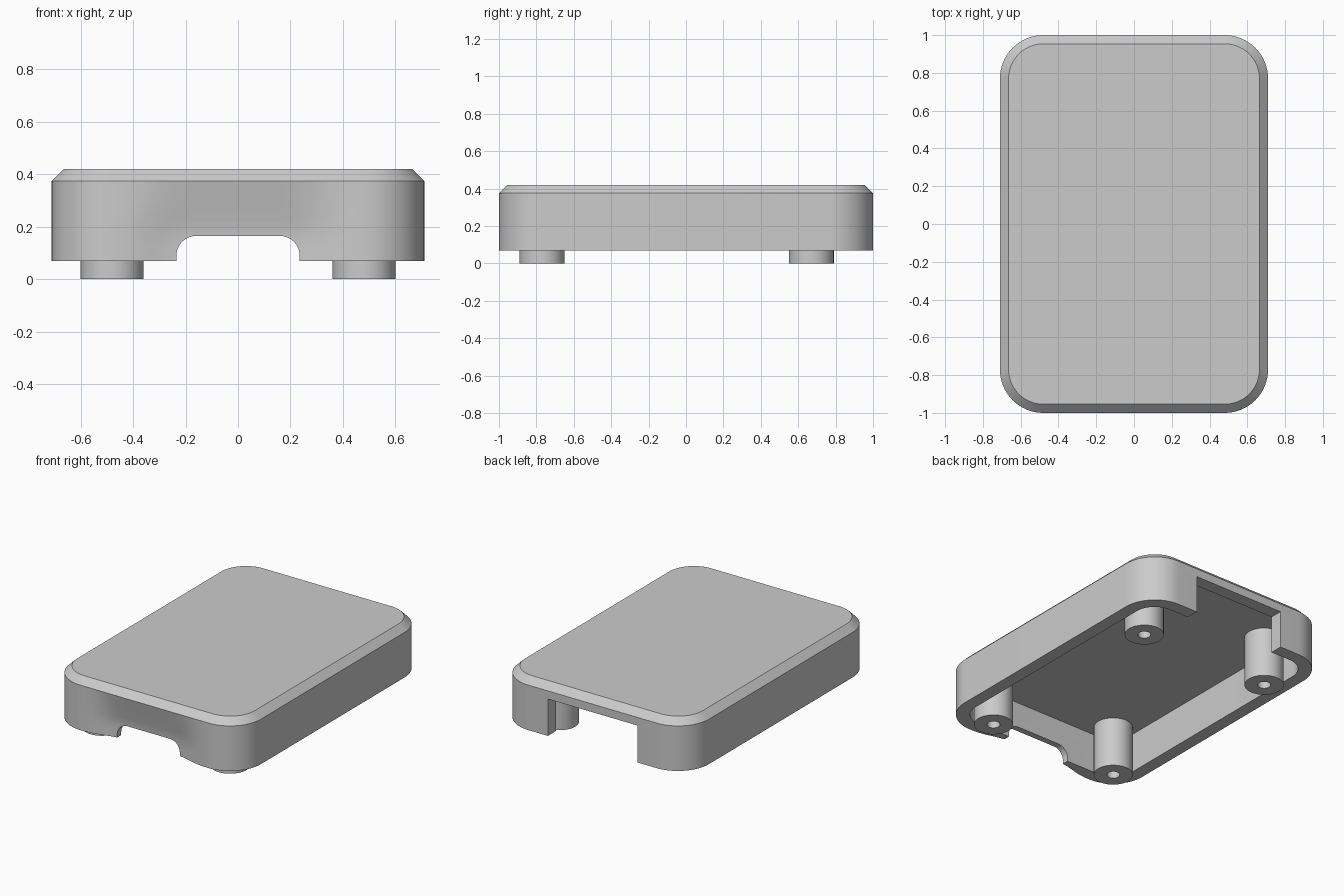
import bpy, bmesh
from math import sin, cos, pi, radians

if "Cube" in bpy.data.objects:
    bpy.data.objects.remove(bpy.data.objects["Cube"])

HALF_X, HALF_Y, CORNER = 0.71, 1.0, 0.23
BASE, SHOULDER, TOP, CHAMFER = 0.07, 0.375, 0.42, 0.046
WALL, CEILING = 0.086, 0.335

grey = bpy.data.materials.new("plain grey")
grey.use_nodes = True
grey.diffuse_color = (0.6, 0.6, 0.6, 1)
grey.node_tree.nodes["Principled BSDF"].inputs["Base Color"].default_value = (0.6, 0.6, 0.6, 1)


def make_object(name, bm):
    bmesh.ops.recalc_face_normals(bm, faces=bm.faces)
    mesh = bpy.data.meshes.new(name)
    bm.to_mesh(mesh)
    bm.free()
    mesh.materials.append(grey)
    obj = bpy.data.objects.new(name, mesh)
    bpy.context.collection.objects.link(obj)
    return obj


def rounded_outline(inset, front_steps=1):
    """Rounded rectangle, counter-clockwise, ending with the front edge."""
    r = CORNER - inset
    cx, cy = HALF_X - CORNER, HALF_Y - CORNER
    points = []
    for i, (sx, sy) in enumerate([(1, -1), (1, 1), (-1, 1), (-1, -1)]):
        for k in range(17):
            a = (i - 1) * pi / 2 + k * pi / 32
            points.append((sx * cx + r * cos(a), sy * cy + r * sin(a)))
    for k in range(1, front_steps):
        points.append((-cx + 2 * cx * k / front_steps, -cy - r))
    return points


def loft(name, rings):
    bm = bmesh.new()
    loops = [[bm.verts.new(p) for p in ring] for ring in rings]
    for low, high in zip(loops, loops[1:]):
        for i in range(len(low)):
            j = (i + 1) % len(low)
            bm.faces.new((low[i], low[j], high[j], high[i]))
    bm.faces.new(loops[0][::-1])
    bm.faces.new(loops[-1])
    return make_object(name, bm)


def scoop(x, y, z):
    """Depth of the soft hollow around the front notch."""
    if y > -0.99:
        return 0
    t = min(1, max(0, (0.45 - abs(x)) / 0.25))
    drop = min(1, max(0, (SHOULDER - z) / 0.2))
    return 0.045 * t * t * (3 - 2 * t) * drop


def cut(body, cutter):
    cutter.hide_render = True
    mod = body.modifiers.new("cut", "BOOLEAN")
    mod.operation, mod.solver, mod.object = "DIFFERENCE", "EXACT", cutter
    bpy.context.view_layer.objects.active = body
    bpy.ops.object.modifier_apply(modifier=mod.name)
    bpy.data.objects.remove(cutter)


def smooth(obj):
    bpy.ops.object.select_all(action="DESELECT")
    obj.select_set(True)
    bpy.context.view_layer.objects.active = obj
    bpy.ops.object.shade_smooth_by_angle(angle=radians(30))


# Outer cover with a chamfered lid edge and a hollowed front
rings = []
STEPS = 6
for s in range(STEPS + 1):
    z = BASE + (SHOULDER - BASE) * s / STEPS
    rings.append([(x, y + scoop(x, y, z), z) for x, y in rounded_outline(0, 24)])
rings.append([(x, y, TOP) for x, y in rounded_outline(CHAMFER, 24)])
cover = loft("cover", rings)

# Inner cavity, open underneath
cut(cover, loft("cavity_cutter", [[(x, y, z) for x, y in rounded_outline(WALL)]
                                  for z in (-0.1, CEILING)]))

# Square opening through the back wall
opening = [(-0.335, -0.1), (0.335, -0.1), (0.335, 0.32), (-0.335, 0.32)]
cut(cover, loft("back_cutter", [[(x, y, z) for x, z in opening] for y in (0.85, 1.1)]))

# Notch with rounded upper corners through the front wall
R = 0.075
arc = [k * pi / 20 for k in range(11)]
notch = [(-0.235, -0.1), (0.235, -0.1)]
notch += [(0.16 + R * cos(a), 0.09 + R * sin(a)) for a in arc]
notch += [(-0.16 - R * sin(a), 0.09 + R * cos(a)) for a in arc]
cut(cover, loft("notch_cutter", [[(x, y, z) for x, z in notch] for y in (-1.1, -0.85)]))
smooth(cover)

# Four hollow screw posts reaching below the cover
for side, x in (("right", -0.48), ("left", 0.48)):
    for end, y in (("front", -0.77), ("back", 0.67)):
        profile = [(0.12, CEILING + 0.01), (0.12, 0), (0.04, 0), (0.04, 0.3)]
        post = loft(f"{end}_{side}_post", [
            [(x + r * cos(k * pi / 24), y + r * sin(k * pi / 24), z) for k in range(48)]
            for r, z in profile])
        smooth(post)
